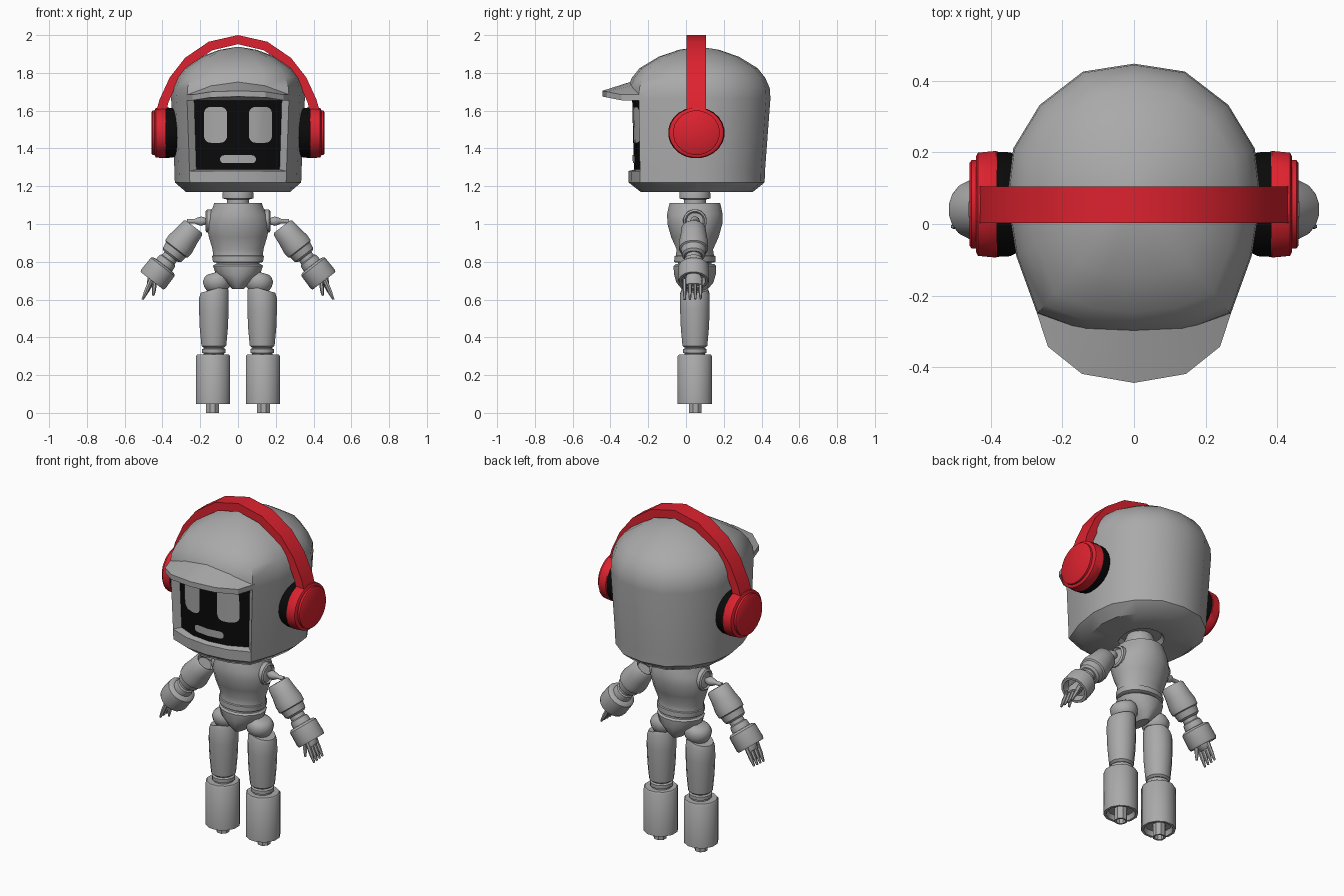
import bpy, bmesh, math
from mathutils import Vector
from mathutils.bvhtree import BVHTree

if "Cube" in bpy.data.objects:
    bpy.data.objects.remove(bpy.data.objects["Cube"])


def material(name, rgb):
    m = bpy.data.materials.new(name)
    m.diffuse_color = (*rgb, 1)
    m.use_nodes = True
    m.node_tree.nodes["Principled BSDF"].inputs["Base Color"].default_value = m.diffuse_color
    return m


GREY = material("shell_grey", (0.40, 0.40, 0.40))
RED = material("headphone_red", (0.72, 0.016, 0.028))
BLACK = material("screen_black", (0.003, 0.003, 0.003))
CY = 0.047  # body centre line in y


def finish(name, bm, mats, angle=40):
    me = bpy.data.meshes.new(name)
    bm.to_mesh(me)
    bm.free()
    ob = bpy.data.objects.new(name, me)
    bpy.context.collection.objects.link(ob)
    for m in mats:
        me.materials.append(m)
    bpy.ops.object.select_all(action='DESELECT')
    ob.select_set(True)
    bpy.context.view_layer.objects.active = ob
    bpy.ops.object.shade_smooth_by_angle(angle=math.radians(angle))
    return ob


def loft_bm(rings):
    """Skin a list of equal-sized rings and cap both ends."""
    bm = bmesh.new()
    vs = [[bm.verts.new(p) for p in ring] for ring in rings]
    n = len(vs[0])
    for a, b in zip(vs, vs[1:]):
        for j in range(n):
            k = (j + 1) % n
            bm.faces.new((a[j], a[k], b[k], b[j]))
    bm.faces.new(vs[0][::-1])
    bm.faces.new(vs[-1])
    bmesh.ops.recalc_face_normals(bm, faces=bm.faces)
    return bm, vs


def lathe(name, mat, profile, origin, axis=(0, 0, 1), n=16, shear=None):
    """Profile points are (distance along axis, radius[, second radius])."""
    q = Vector((0, 0, 1)).rotation_difference(Vector(axis).normalized())
    rings = []
    for p in profile:
        t, rx, ry = p[0], p[1], p[-1]
        rings.append([Vector(origin) + q @ Vector((
            rx * math.cos(2 * math.pi * (j + .5) / n),
            ry * math.sin(2 * math.pi * (j + .5) / n), t)) for j in range(n)])
    bm, vs = loft_bm(rings)
    if shear:  # tilt the upper rings
        for v in bm.verts:
            if v.co.z > shear[0]:
                v.co.z -= (v.co.x - origin[0]) * shear[1]
    return finish(name, bm, [mat])


# Head shell: sixteen-sided outline lofted up into a dome
half = [(0, -.315), (.14, -.30), (.27, -.25), (.328, -.09), (.354, .07),
        (.337, .21), (.263, .332), (.142, .425), (0, .447)]
outline = half + [(-x, y) for x, y in half[-2:0:-1]]
levels = [(1.195, .28, 0), (1.17, .32, 0), (1.17, .78, -.01), (1.22, .945, -.01),
          (1.28, .95, -.01), (1.665, 1, 0), (1.72, .99, 0), (1.775, .925, 0),
          (1.825, .82, 0), (1.885, .56, 0), (1.922, .28, 0), (1.937, .03, 0)]
bm, rows = loft_bm([[(x * s, .07 + (y - .07) * s + d, z) for x, y in outline]
                    for z, s, d in levels])
# Recessed screen in the four front columns
low, high = set(rows[4]), set(rows[5])
face_set = [f for f in bm.faces if len(f.verts) == 4
            and sum(v in low for v in f.verts) == 2
            and sum(v in high for v in f.verts) == 2
            and f.calc_center_median().y < -.25]
ext = bmesh.ops.extrude_face_region(bm, geom=face_set)["geom"]
bmesh.ops.delete(bm, geom=[f for f in face_set if f.is_valid], context='FACES')
for v in [g for g in ext if isinstance(g, bmesh.types.BMVert)]:
    v.co.x *= .86
    v.co.y += .03
    v.co.z += .008 if v.co.z < 1.4 else -.005
screen = [g for g in ext if isinstance(g, bmesh.types.BMFace)]
bmesh.ops.recalc_face_normals(bm, faces=bm.faces)
for f in screen:
    f.material_index = 1
tree = BVHTree.FromBMesh(bm)
finish("head_shell", bm, [GREY, BLACK])


# Eyes and mouth: rounded plates bent onto the screen
def screen_plate(name, cx, cz, w, h, r):
    bm = bmesh.new()
    pts = []
    for i, (sx, sz) in enumerate([(1, 1), (-1, 1), (-1, -1), (1, -1)]):
        for k in range(6):
            a = math.pi / 2 * (i + k / 5)
            pts.append((cx + sx * (w - r) + r * math.cos(a), 0,
                        cz + sz * (h - r) + r * math.sin(a)))
    bm.faces.new([bm.verts.new(p) for p in pts])
    for bend in (-.118, 0, .118):
        bmesh.ops.bisect_plane(bm, geom=bm.verts[:] + bm.edges[:] + bm.faces[:],
                               plane_co=(bend, 0, 0), plane_no=(1, 0, 0))
    for v in bm.verts:
        hit = tree.ray_cast(Vector((v.co.x, -1, v.co.z)), Vector((0, 1, 0)))[0]
        v.co.y = hit.y - .005
    bm.normal_update()
    for f in bm.faces:
        if f.normal.y > 0:
            f.normal_flip()
    finish(name, bm, [GREY])


for s, side in ((-1, "left"), (1, "right")):
    screen_plate(side + "_eye", s * .119, 1.525, .061, .095, .035)
screen_plate("mouth", 0, 1.343, .095, .021, .02)

# Visor above the screen
inner = [(-.275, -.235, 1.685), (-.14, -.28, 1.735), (0, -.295, 1.752),
         (.14, -.28, 1.735), (.275, -.235, 1.685)]
outer = [(-.24, -.342, 1.685), (-.145, -.418, 1.70), (0, -.443, 1.705),
         (.145, -.418, 1.70), (.24, -.342, 1.685)]
bm, _ = loft_bm([[i, o, (o[0], o[1], o[2] - .03), (i[0], i[1], 1.655)]
                 for i, o in zip(inner, outer)])
finish("visor", bm, [GREY], 25)

# Headband arch
out_pts = [(-.435, 1.59), (-.415, 1.66), (-.362, 1.775), (-.28, 1.88), (-.155, 1.965), (0, 2.0)]
in_pts = [(-.38, 1.59), (-.37, 1.64), (-.32, 1.755), (-.243, 1.85), (-.135, 1.92), (0, 1.952)]
out_pts += [(-x, z) for x, z in out_pts[-2::-1]]
in_pts += [(-x, z) for x, z in in_pts[-2::-1]]
bm, _ = loft_bm([[(o[0], .003, o[1]), (o[0], .105, o[1]), (i[0], .105, i[1]), (i[0], .003, i[1])]
                 for o, i in zip(out_pts, in_pts)])
finish("headband", bm, [RED])

# Neck, torso and pelvis
lathe("neck", GREY, [(1.09, .06), (1.13, .06), (1.135, .083), (1.165, .083), (1.2, .07)], (0, CY, 0))
lathe("torso", GREY, [(.795, .125, .10), (.80, .135, .112), (.83, .14, .11), (.833, .135, .103),
                      (.865, .137, .098), (.93, .157, .128), (1.0, .172, .148), (1.05, .158, .15),
                      (1.09, .135, .142), (1.112, .128, .136), (1.112, .085, .09), (1.10, .08, .085)],
      (0, CY, 0))
lathe("waist", GREY, [(.75, .115, .09), (.81, .115, .09)], (0, CY, 0))
lathe("pelvis", GREY, [(.655, .03, .07), (.69, .065, .10), (.735, .12, .113),
                       (.778, .135, .115), (.787, .125, .105)], (0, CY, 0))

for s, side in ((-1, "left_"), (1, "right_")):
    # Headphone cup and cushion
    lathe(side + "ear_cushion", BLACK, [(.315, .12, .13), (.345, .132, .146), (.385, .135, .148)],
          (0, .055, 1.483), (s, 0, 0), 24)
    lathe(side + "ear_cup", RED, [(.375, .13, .142), (.385, .136, .15), (.435, .132, .145),
                                  (.441, .122, .134), (.441, .118, .124), (.453, .118, .124),
                                  (.458, .11, .117)], (0, .055, 1.483), (s, 0, 0), 24)
    # Shoulder socket and ball
    lathe(side + "shoulder_socket", GREY, [(.11, .065), (.165, .062), (.172, .052), (.16, .045)],
          (0, CY, 1.015), (s, 0, 0))
    lathe(side + "shoulder_ball", GREY, [(.16, .008), (.175, .02), (.195, .026), (.215, .02), (.23, .012),
                                         (.27, .012)], (0, CY, 1.015), (s, 0, 0), 10)
    # Arm along its slanted axis
    axis, start = (s * .61, 0, -.79), (s * .2, .04, 1.03)
    lathe(side + "upper_arm", GREY, [(.075, .04), (.055, .055), (.065, .064), (.12, .07), (.17, .079),
                                     (.205, .077), (.21, .068), (.245, .062), (.255, .05)], start, axis)
    lathe(side + "elbow", GREY, [(.24, .042), (.275, .042), (.28, .05), (.30, .054), (.33, .054)],
          start, axis)
    lathe(side + "cuff", GREY, [(.312, .05), (.315, .07), (.325, .081), (.405, .083), (.418, .078),
                                (.418, .064), (.375, .058)], start, axis)
    # Hand
    lathe(side + "palm", GREY, [(.36, .03), (.41, .035, .045), (.445, .015, .042)], start, axis, 8)
    for i in range(4):
        lathe(f"{side}finger_{i + 1}", GREY, [(0, .013, .011), (.07, .012, .010), (.118, .006, .006)],
              (s * (.447 + .004 * i), .077 - .028 * i, .708), (s * (.47 - .03 * i), 0, -.88), 6)
    lathe(side + "thumb", GREY, [(0, .012), (.05, .011), (.08, .006)],
          (s * .44, .0, .70), (s * .1, -.1, -.95), 6)
    # Leg
    cx = s * .128
    lathe(side + "hip", GREY, [(-.05, .05), (-.035, .066), (-.01, .075), (.02, .075), (.04, .06), (.05, .04)],
          (s * .11, CY, .695), (s * .27, 0, .96))
    lathe(side + "thigh", GREY, [(.345, .055), (.355, .067), (.45, .076), (.55, .08), (.63, .079),
                                 (.655, .07), (.655, .055)], (cx, CY, 0), shear=(.6, s * .27))
    lathe(side + "knee", GREY, [(.29, .055), (.315, .055), (.318, .063), (.338, .063), (.343, .052),
                                (.37, .05)], (cx, CY, 0))
    lathe(side + "shin", GREY, [(.075, .07), (.048, .08), (.048, .094), (.30, .094), (.308, .088),
                                (.308, .06)], (s * .132, CY, 0), n=12)
    lathe(side + "foot_post", GREY, [(.035, .024), (0, .026), (0, .036), (.09, .036)],
          (s * .135, .05, 0), n=8)
